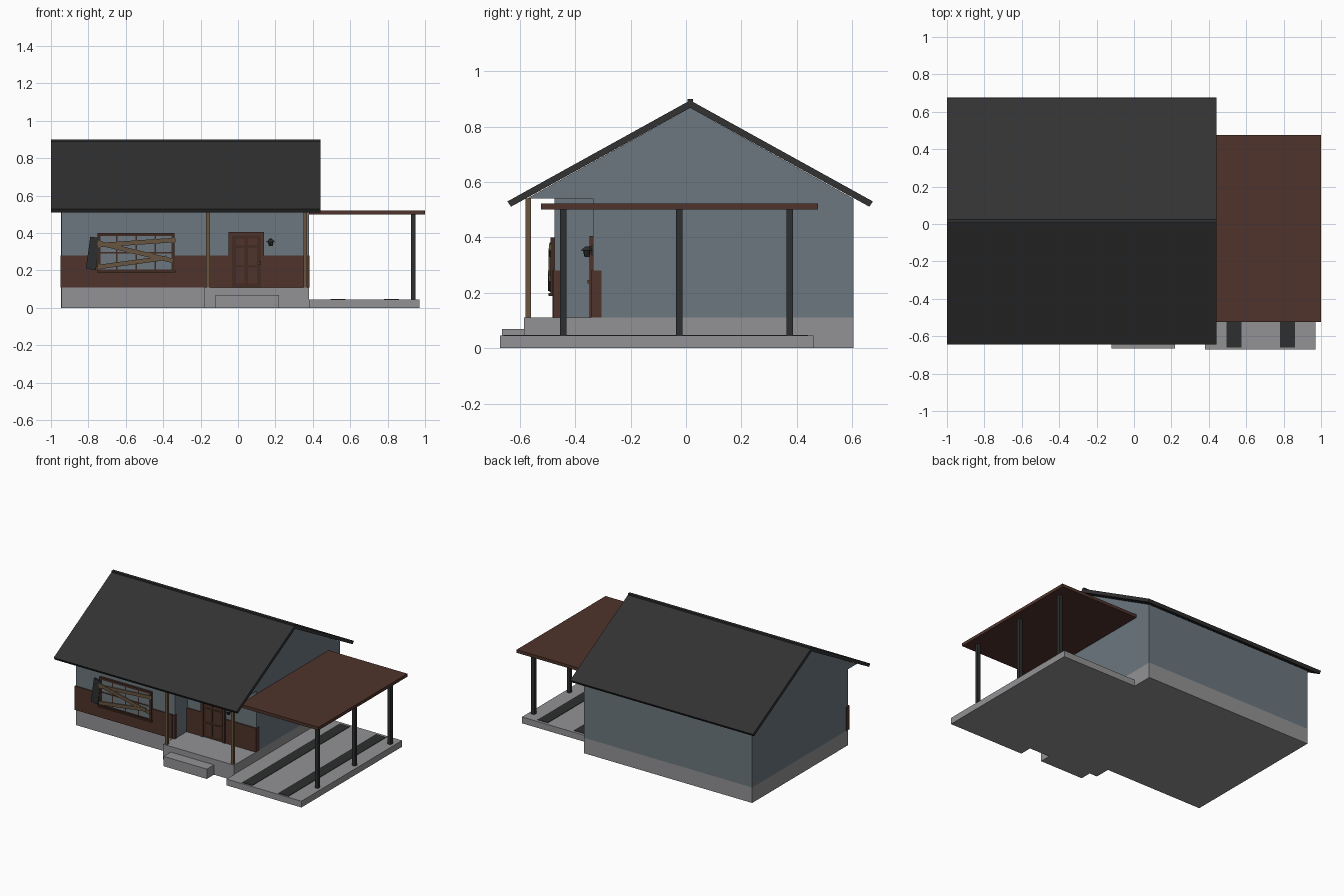
import bpy
import bmesh
import math
from mathutils import Matrix

cube = bpy.data.objects.get("Cube")
if cube:
    bpy.data.objects.remove(cube, do_unlink=True)


def material(name, r, g, b):
    m = bpy.data.materials.new(name)
    m.use_nodes = True
    m.diffuse_color = (r, g, b, 1)
    bsdf = next(n for n in m.node_tree.nodes if n.type == 'BSDF_PRINCIPLED')
    bsdf.inputs["Base Color"].default_value = (r, g, b, 1)
    return m


WALL = material("blue grey wall", .15, .185, .21)
STONE = material("concrete", .29, .29, .30)
ROOF = material("charcoal roof", .032, .032, .032)
BROWN = material("brown boards", .078, .034, .024)
DOOR = material("dark door brown", .055, .024, .015)
WOOD = material("weathered wood", .14, .09, .05)
METAL = material("dark metal", .026, .028, .029)
BRASS = material("brass", .30, .19, .06)


def finish(name, bm, mat):
    bmesh.ops.recalc_face_normals(bm, faces=bm.faces[:])
    mesh = bpy.data.meshes.new(name)
    bm.to_mesh(mesh)
    bm.free()
    mesh.materials.append(mat)
    ob = bpy.data.objects.new(name, mesh)
    bpy.context.collection.objects.link(ob)
    return ob


def box(name, mat, x, y, z, tilt=0):
    """Box from (min, max) spans, optionally tilted about its own y axis."""
    bm = bmesh.new()
    bmesh.ops.create_cube(bm, size=1)
    size = [s[1] - s[0] for s in (x, y, z)]
    mid = [(s[1] + s[0]) / 2 for s in (x, y, z)]
    bmesh.ops.scale(bm, vec=size, verts=bm.verts)
    bmesh.ops.rotate(bm, cent=(0, 0, 0), verts=bm.verts,
                     matrix=Matrix.Rotation(tilt, 3, 'Y'))
    bmesh.ops.translate(bm, vec=mid, verts=bm.verts)
    return finish(name, bm, mat)


def prism(name, mat, profile, x0, x1):
    """Extrude a (y, z) profile along x."""
    bm = bmesh.new()
    face = bm.faces.new([bm.verts.new((x0, y, z)) for y, z in profile])
    ext = bmesh.ops.extrude_face_region(bm, geom=[face])
    verts = [g for g in ext["geom"] if isinstance(g, bmesh.types.BMVert)]
    bmesh.ops.translate(bm, vec=(x1 - x0, 0, 0), verts=verts)
    return finish(name, bm, mat)


def cone(name, mat, centre, r1, r2, depth, sides=8):
    bm = bmesh.new()
    bmesh.ops.create_cone(bm, cap_ends=True, segments=sides, radius1=r1,
                          radius2=r2, depth=depth,
                          matrix=Matrix.Translation(centre))
    return finish(name, bm, mat)


def frame(name, mat, x, y, z, w, bottom=True):
    """Rectangular surround of width w."""
    box(name + "_left", mat, (x[0], x[0] + w), y, z)
    box(name + "_right", mat, (x[1] - w, x[1]), y, z)
    inner = (x[0] + w, x[1] - w)
    box(name + "_top", mat, inner, y, (z[1] - w, z[1]))
    if bottom:
        box(name + "_bottom", mat, inner, y, (z[0], z[0] + w))


# Foundation, porch and step
L, R, BACK, WING, RECESS = -.945, .38, .605, -.475, -.335
BASE, EAVE = .11, .54
box("foundation", STONE, (L, R), (RECESS, BACK), (0, BASE))
box("wing_foundation", STONE, (L, -.18), (WING, RECESS), (0, BASE))
box("porch_floor", STONE, (-.18, R), (-.585, RECESS), (0, BASE))
box("porch_step", STONE, (-.12, .22), (-.665, -.585), (0, .07))

# Walls and gable
box("main_walls", WALL, (L, R), (RECESS, BACK), (BASE, EAVE))
box("wing_walls", WALL, (L, -.165), (WING, RECESS), (BASE, EAVE))
prism("gable", WALL, [(-.575, EAVE), (BACK, EAVE), (.015, .868)], L, R)

# Brown lower cladding, wrapping slightly round the corners
box("wing_cladding", BROWN, (L - .003, -.18), (WING - .008, -.452), (BASE, .28))
box("wing_cladding_return", BROWN, (-.18, -.162), (WING - .004, -.452), (BASE, .28))
for side, span in (("left", (-.165, -.05)), ("right", (.14, R + .003))):
    box("porch_cladding_" + side, BROWN, span, (RECESS - .008, -.305), (BASE, .28))

# Roof
prism("roof", ROOF, [(-.645, .53), (.015, .895), (.675, .53), (.662, .511),
                     (.015, .868), (-.632, .511)], -1, .44)
box("ridge_cap", METAL, (-1, .44), (.005, .026), (.875, .9))

# Porch posts
for i, x in enumerate((-.16, .36)):
    box(f"porch_post_{i}", WOOD, (x - .01, x + .01), (-.58, -.56), (BASE, EAVE))

# Carport
box("carport_slab", STONE, (R, .97), (-.672, .46), (0, .045))
for i, x in enumerate((.535, .82)):
    box(f"wheel_track_{i}", METAL, (x - .04, x + .04), (-.66, .44), (.044, .048))
box("carport_roof", BROWN, (R, 1), (-.523, .477), (.5, .522))
for i, y in enumerate((-.443, -.025, .375)):
    box(f"carport_post_{i}", METAL, (.924, .948), (y - .012, y + .012), (.045, .5))

# Window with boards nailed across and a loose shutter
frame("window_frame", DOOR, (-.75, -.34), (-.49, -.474), (.19, .4), .016)
box("window_sill", DOOR, (-.755, -.335), (-.497, -.474), (.188, .2))
box("window_glass", WALL, (-.734, -.356), (-.4855, -.474), (.206, .384))
for i in range(1, 4):
    x = -.75 + i * .41 / 4
    box(f"window_bar_{i}", DOOR, (x - .004, x + .004), (-.488, -.474), (.2, .39))
box("window_crossbar", DOOR, (-.74, -.35), (-.488, -.474), (.291, .299))
boards = [(-.75, .335, -.335, .363), (-.75, .348, -.35, .252),
          (-.75, .218, -.38, .268)]
for i, (x0, z0, x1, z1) in enumerate(boards):
    half = math.hypot(x1 - x0, z1 - z0) / 2
    x, z = (x0 + x1) / 2, (z0 + z1) / 2
    y = -.494 - .002 * i
    box(f"window_board_{i}", WOOD, (x - half, x + half), (y, y + .006),
        (z - .012, z + .012), -math.atan2(z1 - z0, x1 - x0))
box("loose_shutter", METAL, (-.802, -.748), (-.493, -.48), (.205, .378), math.radians(8))

# Panelled front door
frame("door_frame", BROWN, (-.05, .14), (-.349, -.33), (BASE, .405), .017, False)
box("door", DOOR, (-.033, .123), (-.341, -.33), (BASE, .388))
for col, x in enumerate((.012, .078)):
    for row, (z0, z1) in enumerate(((.13, .215), (.23, .32), (.335, .37))):
        box(f"door_panel_{col}_{row}", BROWN, (x - .024, x + .024),
            (-.345, -.34), (z0, z1))
knob = cone("door_knob", BRASS, (.11, -.348, .24), .007, .007, .014)

# Wall lantern
lx, ly = .175, -.358
box("lantern_plate", METAL, (lx - .008, lx + .008), (-.341, -.334), (.335, .37))
box("lantern_arm", METAL, (lx - .003, lx + .003), (ly, -.336), (.362, .368))
cone("lantern_cap", METAL, (lx, ly, .36), .022, .006, .014)
cone("lantern_body", METAL, (lx, ly, .342), .009, .014, .024)
